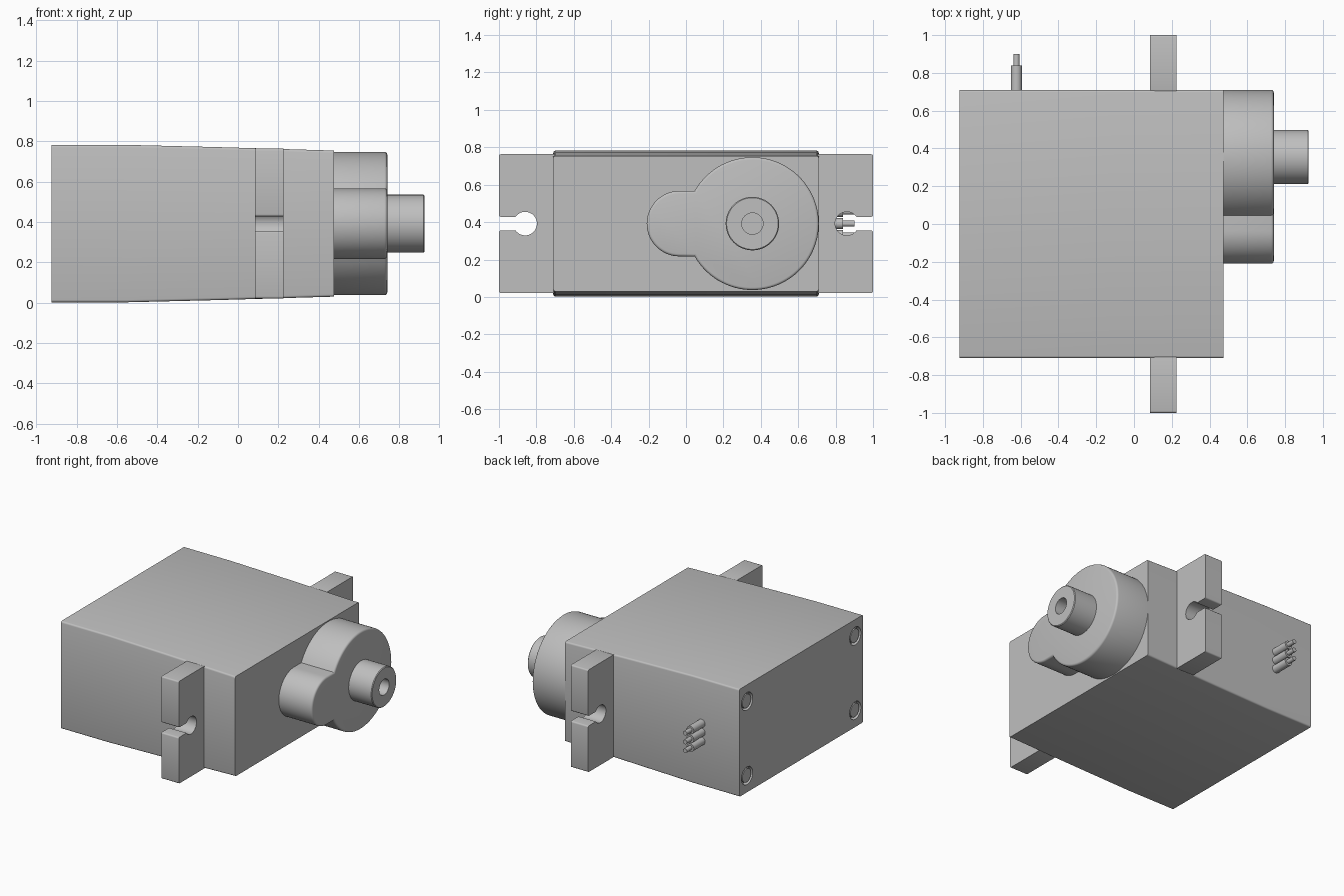
import bpy, bmesh, math
from mathutils import Vector

cube = bpy.data.objects.get("Cube")
if cube:
    bpy.data.objects.remove(cube, do_unlink=True)

grey = bpy.data.materials.new("light grey plastic")
grey.use_nodes = True
COLOUR = (0.52, 0.52, 0.52, 1)
grey.diffuse_color = COLOUR
grey.node_tree.nodes["Principled BSDF"].inputs["Base Color"].default_value = COLOUR

MID = 0.392          # height of the centre line
SHAFT_Y = 0.355      # axis of the output shaft


def finish(name, bm):
    bmesh.ops.recalc_face_normals(bm, faces=bm.faces[:])
    mesh = bpy.data.meshes.new(name)
    bm.to_mesh(mesh)
    bm.free()
    mesh.materials.append(grey)
    ob = bpy.data.objects.new(name, mesh)
    bpy.context.collection.objects.link(ob)
    smooth(ob)
    return ob


def smooth(ob):
    bpy.ops.object.select_all(action='DESELECT')
    ob.select_set(True)
    bpy.context.view_layer.objects.active = ob
    bpy.ops.object.shade_smooth_by_angle(angle=math.radians(32))


def prism(name, points, start, end, place, pick, width):
    """Extrude a flat outline from start to end, then round the picked edges."""
    bm = bmesh.new()
    low = [bm.verts.new(place(u, v, start)) for u, v in points]
    high = [bm.verts.new(place(u, v, end)) for u, v in points]
    bm.faces.new(low)
    bm.faces.new(high)
    for i in range(len(points)):
        j = (i + 1) % len(points)
        bm.faces.new((low[i], low[j], high[j], high[i]))
    bmesh.ops.recalc_face_normals(bm, faces=bm.faces[:])
    edges = [e for e in bm.edges if pick(e)]
    bmesh.ops.bevel(bm, geom=edges, offset=width, segments=3, profile=0.5,
                    affect='EDGES', clamp_overlap=True)
    return finish(name, bm)


def lathe(name, profile, origin, axis, steps=48):
    """Revolve (distance, radius) points about an axis through origin."""
    axis = Vector(axis)
    side = Vector((0, 0, 1))
    bm = bmesh.new()
    verts = [bm.verts.new(axis * d + side * r) for d, r in profile]
    edges = [bm.edges.new(pair) for pair in zip(verts, verts[1:])]
    bmesh.ops.spin(bm, geom=verts + edges, cent=(0, 0, 0), axis=axis,
                   angle=math.tau, steps=steps, use_merge=True)
    bmesh.ops.remove_doubles(bm, verts=bm.verts[:], dist=1e-5)
    bmesh.ops.translate(bm, verts=bm.verts[:], vec=origin)
    return finish(name, bm)


def arc(cy, cz, r, a0, a1, n):
    return [(cy + r * math.cos(a0 + (a1 - a0) * i / n),
             cz + r * math.sin(a0 + (a1 - a0) * i / n)) for i in range(n + 1)]


def along_x(e):
    d = e.verts[0].co - e.verts[1].co
    return abs(d.x) > 0.9 * d.length and e.calc_face_angle_signed(0) > 1


# Main case: gently tapered side profile
top = [(-0.925, 0.39), (-0.55, 0.39), (-0.1, 0.379), (0.475, 0.362)]
outline = [(x, MID + h) for x, h in top] + [(x, MID - h) for x, h in reversed(top)]
case = prism("case", outline, -0.71, 0.71, lambda u, v, w: (u, w, v), along_x, 0.012)

# Screw recesses and screw heads on the base of the case
for y in (-0.62, 0.62):
    for dz in (-0.27, 0.27):
        spot = (-0.925, y, MID + dz)
        cutter = lathe("recess_cutter", [(-0.03, 0), (-0.03, 0.064), (0.03, 0.064), (0.03, 0)],
                       spot, (1, 0, 0), 32)
        cutter.hide_render = True
        cut = case.modifiers.new("recess", 'BOOLEAN')
        cut.operation = 'DIFFERENCE'
        cut.solver = 'EXACT'
        cut.object = cutter
        bpy.context.view_layer.objects.active = case
        bpy.ops.object.modifier_apply(modifier=cut.name)
        bpy.data.objects.remove(cutter, do_unlink=True)
        lathe("screw_head", [(0.035, 0.049), (0.004, 0.049), (0.004, 0)], spot, (1, 0, 0), 32)
smooth(case)

# Mounting tabs, each with a keyhole slot
SLOT, HOLE, HOLE_Y, TAB = 0.036, 0.063, 0.86, 0.371
opening = math.asin(SLOT / HOLE)
keyhole = arc(HOLE_Y, MID, HOLE, opening, math.tau - opening, 28)
tab = ([(0.7, MID - TAB), (0.7, MID + TAB), (1, MID + TAB), (1, MID + SLOT)]
       + keyhole + [(1, MID - SLOT), (1, MID - TAB)])
for name, s in (("front_mounting_tab", -1), ("back_mounting_tab", 1)):
    prism(name, [(s * y, z) for y, z in tab], 0.085, 0.225,
          lambda u, v, w: (w, u, v), along_x, 0.01)

# Gear housing: large round boss joined to a small one
BIG, SMALL, FACE = 0.355, 0.175, 0.74
meet = math.pi - math.asin(SMALL / BIG)
housing = (arc(SHAFT_Y, MID, BIG, -meet, meet, 72)
           + arc(-0.035, MID, SMALL, math.pi / 2, math.pi * 1.5, 32))
prism("gear_housing", housing, 0.465, FACE, lambda u, v, w: (w, u, v),
      lambda e: all(v.co.x > FACE - 0.001 for v in e.verts), 0.014)

# Hollow output shaft
lathe("output_shaft", [(0, 0.143), (0.18, 0.143), (0.185, 0.138), (0.185, 0.057),
                       (0.03, 0.057), (0.03, 0)], (FACE, SHAFT_Y, MID), (1, 0, 0))

# Three stepped cable pins
for i in (-1, 0, 1):
    lathe("cable_pin", [(-0.01, 0.029), (0.13, 0.029), (0.13, 0.016), (0.19, 0.016), (0.19, 0)],
          (-0.622, 0.71, MID + i * 0.064), (0, 1, 0), 24)
